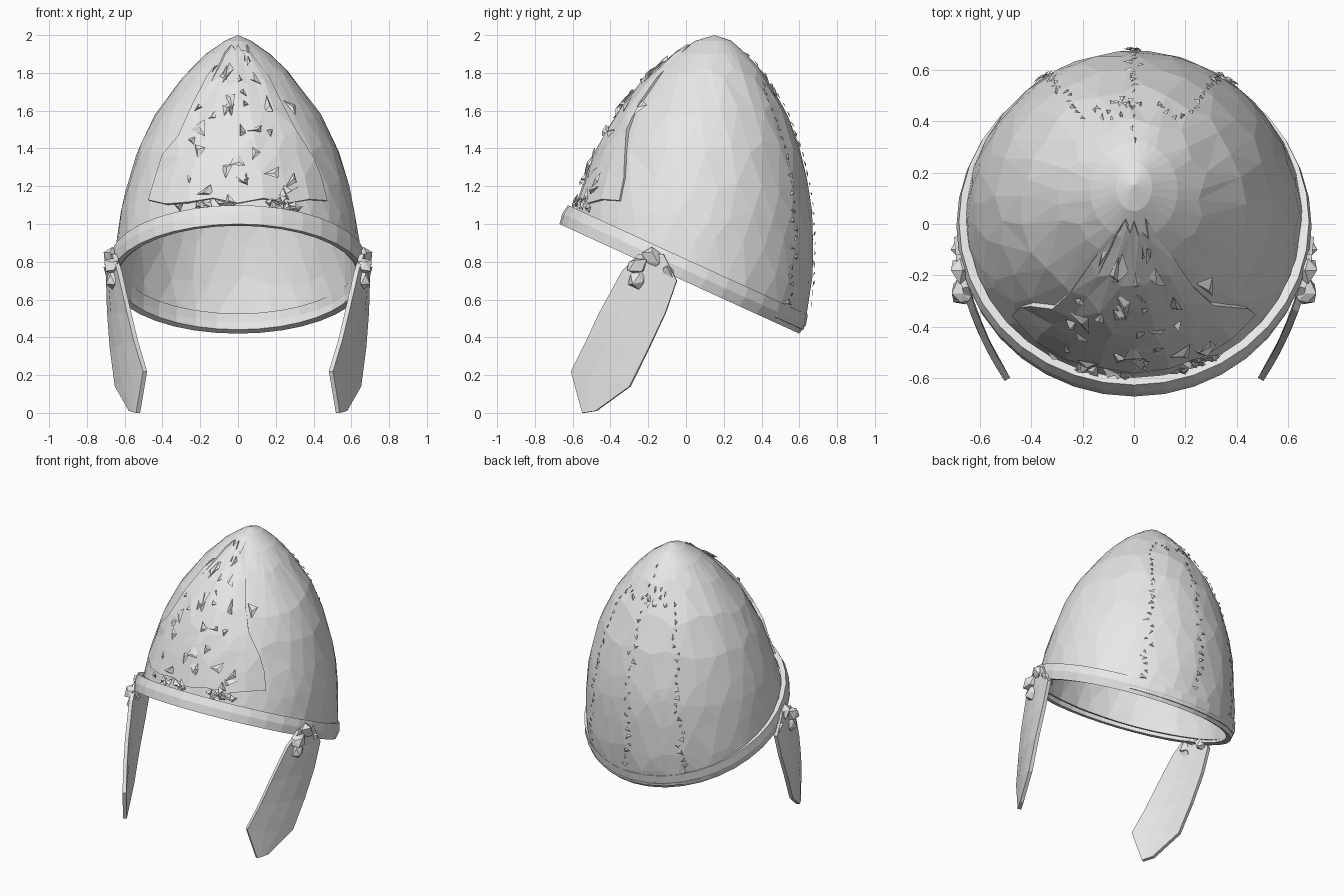
import bpy
import bmesh
import math
import random
from mathutils import Vector

random.seed(7)
if "Cube" in bpy.data.objects:
    bpy.data.objects.remove(bpy.data.objects["Cube"], do_unlink=True)

# One plain grey for the whole helmet
grey = bpy.data.materials.new("plain_grey")
grey.use_nodes = True
grey.diffuse_color = (0.8, 0.8, 0.8, 1)
grey.node_tree.nodes["Principled BSDF"].inputs["Base Color"].default_value = (0.8, 0.8, 0.8, 1)

# Bowl outline: height, front y, back y, half width
OUTLINE = [(0.38, -0.67, 0.61, 0.65), (0.55, -0.67, 0.65, 0.66), (0.7, -0.66, 0.67, 0.66),
           (0.9, -0.635, 0.675, 0.645), (1.05, -0.59, 0.67, 0.625), (1.2, -0.54, 0.65, 0.59),
           (1.4, -0.46, 0.605, 0.53), (1.6, -0.35, 0.53, 0.43), (1.8, -0.18, 0.41, 0.275),
           (1.9, -0.06, 0.32, 0.17), (1.97, 0.05, 0.24, 0.07), (2.0, 0.15, 0.15, 0.0)]


def bowl(z, angle, out=0.0):
    """Point on the bowl; angle 0 is the front, growing toward the left side."""
    z = min(max(z, 0.38), 1.999)
    for low, high in zip(OUTLINE, OUTLINE[1:]):
        if z <= high[0]:
            t = (z - low[0]) / (high[0] - low[0])
            front, back, wide = [a + (b - a) * t for a, b in zip(low[1:], high[1:])]
            break
    middle, deep = (front + back) / 2, (back - front) / 2
    return Vector(((wide + out) * math.sin(angle), middle - (deep + out) * math.cos(angle), z))


def rim_height(y):
    return 1.0 - 0.457 * (y + 0.67)


def finish(name, bm, thickness=0.0, mirror=False):
    mesh = bpy.data.meshes.new(name)
    bm.to_mesh(mesh)
    bm.free()
    mesh.materials.append(grey)
    obj = bpy.data.objects.new(name, mesh)
    bpy.context.collection.objects.link(obj)
    if thickness:
        mod = obj.modifiers.new("thickness", "SOLIDIFY")
        mod.thickness, mod.offset = thickness, -1
    if mirror:
        mod = obj.modifiers.new("mirror", "MIRROR")
        mod.use_clip = False
        mod.use_mirror_merge = False
    return obj


def skin(rows, closed=False):
    """Join rows of points into an outward-facing sheet."""
    bm = bmesh.new()
    grid = [[bm.verts.new(p) for p in row] for row in rows]
    count = len(rows[0])
    for low, high in zip(grid, grid[1:]):
        for c in range(count if closed else count - 1):
            d = (c + 1) % count
            bm.faces.new((low[c], low[d], high[d], high[c]))
    return bm


def triangulate(bm):
    bmesh.ops.triangulate(bm, faces=bm.faces[:], quad_method='SHORT_EDGE')


# Bowl: hammered facets, cut along the sloping rim
SIDES = 30
rows = []
for i, level in enumerate(OUTLINE[:-1]):
    wobble = 0.05 if level[0] < 1.85 else 0.0
    rows.append([bowl(level[0] + random.uniform(-wobble, wobble) * 0.8,
                      math.tau * (c + 0.5 * (i % 2)) / SIDES + random.uniform(-wobble, wobble))
                 for c in range(SIDES)])
bm = skin(rows, closed=True)
tip = bm.verts.new((0, 0.15, 2.0))
bm.verts.ensure_lookup_table()
top = bm.verts[(len(rows) - 1) * SIDES:len(rows) * SIDES]
for c in range(SIDES):
    bm.faces.new((top[c], top[(c + 1) % SIDES], tip))
triangulate(bm)
bmesh.ops.bisect_plane(bm, geom=bm.verts[:] + bm.edges[:] + bm.faces[:],
                       plane_co=(0, -0.67, 1.03), plane_no=(0, 0.457, 1), clear_inner=True)
finish("bowl", bm, 0.018)

# Rim band: tilted hoop standing proud of the bowl
rows = []
for step, shift, deep, wide in ((0.0, -0.035, 0.635, 0.68), (0.05, -0.01, 0.645, 0.69),
                                (0.1, 0.01, 0.635, 0.68)):
    row = []
    for c in range(36):
        a = math.tau * c / 36
        y = -deep * math.cos(a)
        row.append((wide * math.sin(a), y + shift, rim_height(y - 0.035) + step))
    rows.append(row)
bm = skin(rows, closed=True)
triangulate(bm)
finish("rim_band", bm, 0.035)

# Front plate: tapering raised sheet on the brow
rows = []
for z, spread in ((1.13, 50), (1.25, 49), (1.36, 46), (1.48, 38), (1.62, 35), (1.76, 34), (1.93, 25)):
    rows.append([bowl(z + random.uniform(-0.025, 0.025), math.radians(spread) * k / 4,
                      random.uniform(0.008, 0.02)) for k in range(-4, 5)])
bm = skin(rows)
triangulate(bm)
finish("front_plate", bm, 0.02)


# Worn flakes: little crumpled chips lying on the surface
def flake(bm, z, angle, size, lift):
    spin = random.uniform(0, math.tau)
    points = []
    for k in range(3):
        turn = spin + math.tau * k / 3 + random.uniform(-0.5, 0.5)
        reach = size * random.uniform(0.5, 1.3)
        points.append(bm.verts.new(bowl(z + reach * math.sin(turn),
                                        angle + reach * math.cos(turn) * 1.8,
                                        random.uniform(0.0, lift))))
    points.append(bm.verts.new(bowl(z, angle, lift)))
    for trio in ((0, 1, 2), (0, 1, 3), (1, 2, 3), (2, 0, 3)):
        bm.faces.new([points[k] for k in trio])


bm = bmesh.new()
for n in range(34):
    z = random.uniform(1.14, 1.9)
    flake(bm, z, random.gauss(0, 0.35), random.uniform(0.025, 0.06), 0.035)
for n in range(22):
    flake(bm, 1.1 + random.uniform(-0.03, 0.03), random.uniform(-0.55, 0.55), 0.03, 0.035)
bmesh.ops.recalc_face_normals(bm, faces=bm.faces[:])
finish("front_flakes", bm)

# Back seams: one down the middle and one each side
bm = bmesh.new()
for angle, high, count in ((math.pi, 1.95, 26), (2.57, 1.75, 24), (-2.57, 1.75, 24)):
    for n in range(count):
        z = 0.58 + (high - 0.58) * n / count
        flake(bm, z, angle + random.uniform(-0.04, 0.04), random.uniform(0.012, 0.026), 0.012)
for n in range(20):
    flake(bm, random.uniform(1.68, 1.78), math.pi + random.uniform(-0.6, 0.6), 0.02, 0.012)
bmesh.ops.recalc_face_normals(bm, faces=bm.faces[:])
finish("back_seams", bm)

# Cheek guards: curved blades swept forward and down
EDGES = [(-0.55, 0.0, -0.48, 0.01), (-0.61, 0.22, -0.3, 0.14), (-0.53, 0.38, -0.2, 0.34),
         (-0.46, 0.53, -0.11, 0.53), (-0.34, 0.75, -0.05, 0.7), (-0.25, 0.84, -0.12, 0.84)]
rows = []
for front, low, back, high in EDGES:
    row = []
    for k in range(4):
        t = k / 3
        y = front + (back - front) * t
        row.append((0.7 - 0.53 * y * y, y, low + (high - low) * t))
    rows.append(row)
finish("cheek_guards", skin(rows), 0.025, mirror=True)

# Strap knots: crumpled lumps tying the guards to the rim
bm = bmesh.new()
for y, z, size in ((-0.27, 0.78, 0.06), (-0.18, 0.82, 0.06), (-0.1, 0.74, 0.06), (-0.25, 0.71, 0.055)):
    lump = bmesh.ops.create_icosphere(bm, subdivisions=1, radius=size)["verts"]
    for v in lump:
        v.co *= random.uniform(0.6, 1.25)
        v.co.x *= 0.75
        v.co += Vector((0.665, y, z))
finish("strap_knots", bm, mirror=True)
